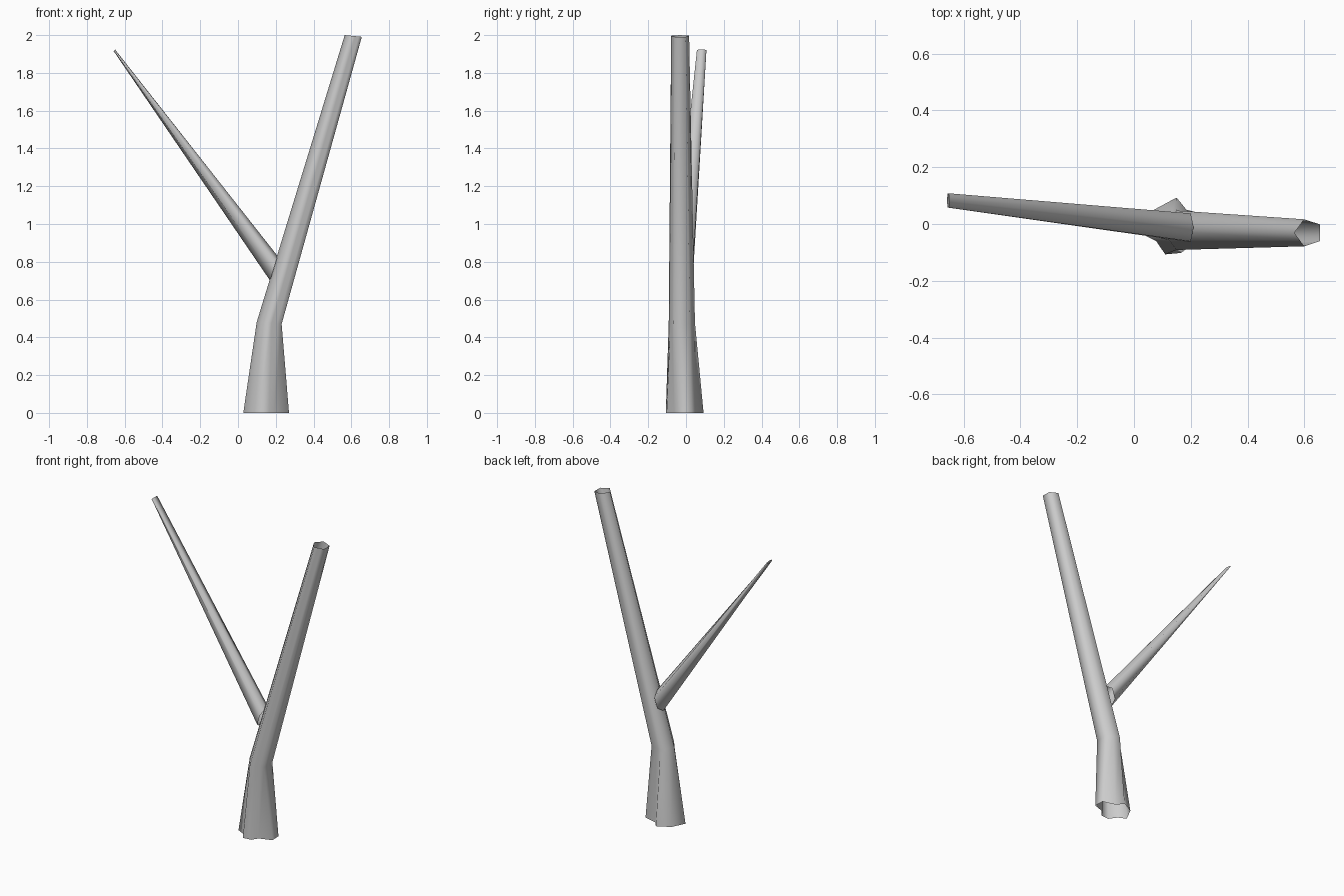
import bpy, bmesh, math
from mathutils import Vector

if "Cube" in bpy.data.objects:
    bpy.data.objects.remove(bpy.data.objects["Cube"])


def loft(name, rings):
    """Open-ended smooth tube through rings with equal point counts."""
    bm = bmesh.new()
    rows = [[bm.verts.new(p) for p in ring] for ring in rings]
    n = len(rows[0])
    for a, b in zip(rows, rows[1:]):
        for i in range(n):
            j = (i + 1) % n
            bm.faces.new((a[i], a[j], b[j], b[i])).smooth = True
    bmesh.ops.recalc_face_normals(bm, faces=bm.faces)
    mesh = bpy.data.meshes.new(name)
    bm.to_mesh(mesh)
    bm.free()
    obj = bpy.data.objects.new(name, mesh)
    bpy.context.collection.objects.link(obj)
    return obj


def pentagon(center, r, steps, tilt):
    """Points along a five-sided outline; steps count sides travelled."""
    c = Vector(center)
    corner = [Vector((r * math.cos(math.radians(36 + 72 * k)),
                      r * math.sin(math.radians(36 + 72 * k)), 0)) for k in range(6)]
    pts = []
    for u in steps:
        k = int(u)
        p = corner[k].lerp(corner[k + 1], u - k)
        p.z = -tilt * p.x
        pts.append(c + p)
    return pts


def oval(center, across, up, sides=6):
    """Ring spanned by the y axis and an 'up' vector."""
    c, w = Vector(center), Vector(up)
    angles = [math.radians(90 + 360 * k / sides) for k in range(sides)]
    return [c + Vector((0, across * math.cos(a), 0)) + w * math.sin(a) for a in angles]


# Trunk: flared root outline, bending into a five-sided stem
roots = [(.268, .03), (.185, .05), (.15, .093), (.07, .05), (.028, -.035),
         (.078, -.06), (.11, -.107), (.165, -.102), (.19, -.062), (.27, -.035)]
steps = [0, .5, 1, 1.5, 2, 2.5, 3, 3.35, 3.7, 4]
loft("trunk", [
    [(x, y, 0) for x, y in roots],
    pentagon((.172, -.022, .475), .073, steps, .08),
    pentagon((.615, -.031, 1.995), .05, steps, .1),
])

# Side branch: round at the trunk, flattened at the tip
loft("side_branch", [
    oval((.19, -.012, .765), .057, (.02, 0, .065)),
    oval((-.655, .083, 1.92), .029, (.004, 0, .004)),
])
